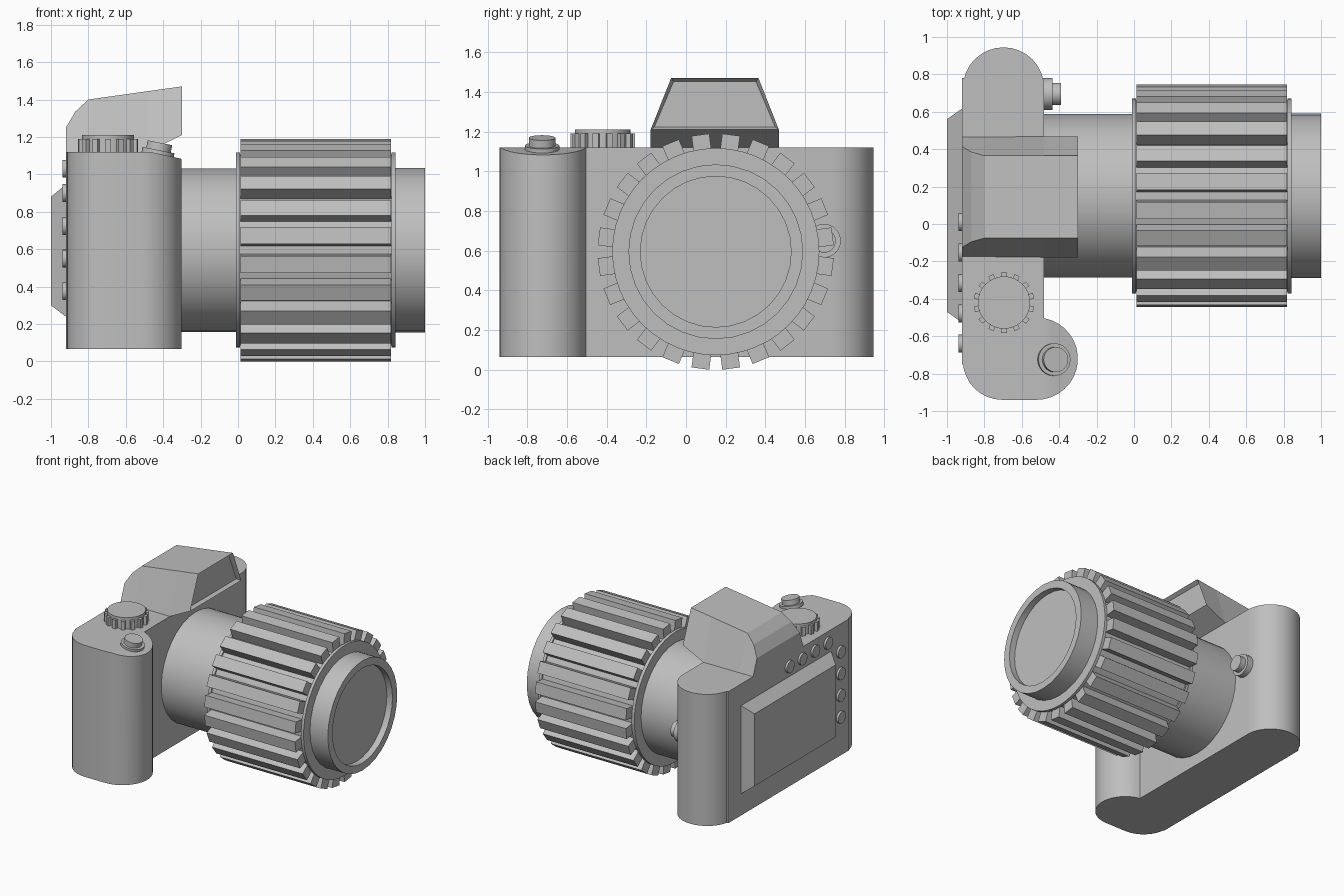
import bpy, bmesh
from math import sin, cos, pi, radians
from mathutils import Matrix, Vector

if "Cube" in bpy.data.objects:
    bpy.data.objects.remove(bpy.data.objects["Cube"])

GREY = (0.52, 0.52, 0.52, 1)
mat = bpy.data.materials.new("plain_grey")
mat.use_nodes = True
mat.diffuse_color = GREY
mat.node_tree.nodes["Principled BSDF"].inputs["Base Color"].default_value = GREY

LENS = Vector((0, 0.15, 0.595))
TOP, BOTTOM = 1.12, 0.065
FRONT, BACK = -0.48, -0.915
X_AXIS, Z_AXIS = (1, 0, 0), (0, 0, 1)


def finish(name, bm, smooth=True):
    bmesh.ops.recalc_face_normals(bm, faces=bm.faces)
    mesh = bpy.data.meshes.new(name)
    bm.to_mesh(mesh)
    bm.free()
    obj = bpy.data.objects.new(name, mesh)
    bpy.context.collection.objects.link(obj)
    mesh.materials.append(mat)
    if smooth:
        bpy.ops.object.select_all(action="DESELECT")
        obj.select_set(True)
        bpy.context.view_layer.objects.active = obj
        bpy.ops.object.shade_smooth_by_angle(angle=radians(30))
    return obj


def loft(bm, loops):
    """Join matching point loops, close both ends and return the last cap."""
    rings = [[bm.verts.new(p) for p in loop] for loop in loops]
    for a, b in zip(rings, rings[1:]):
        for i in range(len(a)):
            j = (i + 1) % len(a)
            bm.faces.new((a[i], a[j], b[j], b[i]))
    bm.faces.new(rings[0])
    return bm.faces.new(rings[-1])


def lathe(name, profile, origin, axis, segments=32):
    """Spin (distance along axis, radius) points around an axis."""
    bm = bmesh.new()
    turns = [2 * pi * i / segments for i in range(segments)]
    loft(bm, [[(r * cos(a), r * sin(a), d) for a in turns] for d, r in profile])
    turn = Vector(Z_AXIS).rotation_difference(Vector(axis)).to_matrix().to_4x4()
    bm.transform(Matrix.Translation(origin) @ turn)
    return finish(name, bm)


def teeth(name, count, size, radius, origin, axis_turn):
    """A circle of blocks; size is (radial, tangential, axial)."""
    bm = bmesh.new()
    for i in range(count):
        spin = Matrix.Rotation(2 * pi * (i + 0.5) / count, 4, "Z")
        place = spin @ Matrix.Translation((radius - size[0] / 2, 0, 0))
        bmesh.ops.create_cube(bm, size=1, matrix=place @ Matrix.Diagonal((*size, 1)))
    bm.transform(Matrix.Translation(origin) @ axis_turn)
    return finish(name, bm, smooth=False)


def arc(cx, cy, r, start, end, steps):
    angles = [radians(start + (end - start) * i / steps) for i in range(steps + 1)]
    return [(cx + r * cos(a), cy + r * sin(a)) for a in angles]


def rect(x, y0, y1, z0, z1):
    return [(x, y0, z0), (x, y1, z0), (x, y1, z1), (x, y0, z1)]


# Body: rounded left end and bulging grip, with the grip top cut at a slope
outline = (arc((FRONT + BACK) / 2, 0.727, (FRONT - BACK) / 2, 0, 180, 16)
           + arc(BACK + 0.21, -0.73, 0.21, 180, 270, 8)
           + arc(-0.52, -0.72, 0.22, 270, 439.5, 16))
bm = bmesh.new()
loft(bm, [[(x, y, z) for x, y in outline] for z in (BOTTOM, TOP)])
bmesh.ops.bisect_plane(bm, geom=bm.verts[:] + bm.edges[:] + bm.faces[:],
                       plane_co=(-0.47, 0, TOP), plane_no=(0.22, 0, 1), clear_outer=True)
bmesh.ops.holes_fill(bm, edges=[e for e in bm.edges if e.is_boundary], sides=0)
finish("camera_body", bm)

# Back panel with a raised inner field
bm = bmesh.new()
panel = loft(bm, [rect(x, -0.75, 0.78, BOTTOM, TOP) for x in (-0.9, -0.92)])
bmesh.ops.inset_individual(bm, faces=[panel], thickness=0.035, depth=0.005)
finish("back_panel", bm, smooth=False)

# Screen housing with sloped sides
bm = bmesh.new()
loft(bm, [rect(-0.915, -0.53, 0.62, 0.235, 0.95), rect(-1.0, -0.47, 0.56, 0.3, 0.88)])
finish("screen_housing", bm, smooth=False)

# Back buttons: a row along the top and a column on the right
spots = [(0.01 - 0.163 * i, 1.03) for i in range(4)]
spots += [(-0.64, 0.9 - 0.175 * i) for i in range(4)]
for y, z in spots:
    lathe("back_button", [(0, 0.048), (0.025, 0.048)], (-0.937, y, z), X_AXIS, 16)

# Viewfinder hump: cross-sections from back to front, window recessed in front
bm = bmesh.new()
sections = [  # x, bottom z, top z, half width at top
    (-0.92, 1.11, 1.25, 0.27), (-0.87, 1.11, 1.335, 0.24), (-0.8, 1.11, 1.4, 0.22),
    (-0.48, TOP, 1.445, 0.22), (-0.3, 1.21, 1.47, 0.22)]
window = loft(bm, [[(x, 0.145 - 0.323, low), (x, 0.145 + 0.323, low),
                    (x, 0.145 + w, high), (x, 0.145 - w, high)]
                   for x, low, high, w in sections])
bmesh.ops.recalc_face_normals(bm, faces=bm.faces)
bmesh.ops.inset_individual(bm, faces=[window], thickness=0.022, depth=0)
bmesh.ops.translate(bm, verts=window.verts, vec=(-0.03, 0, 0))
finish("viewfinder_hump", bm, smooth=False)

# Mode dial
dial = Vector((-0.695, -0.42, TOP))
lathe("mode_dial", [(-0.01, 0.14), (0.09, 0.14)], dial, Z_AXIS)
teeth("mode_dial_teeth", 14, (0.04, 0.03, 0.07), 0.162,
      dial + Vector((0, 0, 0.035)), Matrix.Identity(4))

# Shutter button, square to the sloped grip top
lathe("shutter_button", [(-0.03, 0.087), (0.025, 0.087), (0.025, 0.067), (0.065, 0.067)],
      (-0.43, -0.725, 1.105), (0.2, 0, 1))

# Lens release button on the body front
lathe("lens_release", [(-0.02, 0.085), (0.045, 0.085), (0.045, 0.06), (0.09, 0.06)],
      (FRONT, 0.695, 0.65), X_AXIS)

# Lens: inner barrel, grip ring with end flanges, hollow front barrel
lathe("lens_barrel", [(-0.5, 0.437), (0.0, 0.437)], LENS, X_AXIS)
lathe("lens_grip_ring", [(-0.012, 0.522), (0.012, 0.522), (0.012, 0.51), (0.82, 0.51),
                         (0.82, 0.522), (0.842, 0.522)], LENS, X_AXIS, 48)
lathe("lens_front_barrel", [(0.83, 0.44), (1.0, 0.44), (1.0, 0.38), (0.95, 0.38)],
      LENS, X_AXIS)

# Ridges around the grip ring
teeth("lens_grip_ridges", 24, (0.1, 0.09, 0.805), 0.594,
      LENS + Vector((0.415, 0, 0)), Matrix.Rotation(pi / 2, 4, "Y"))
